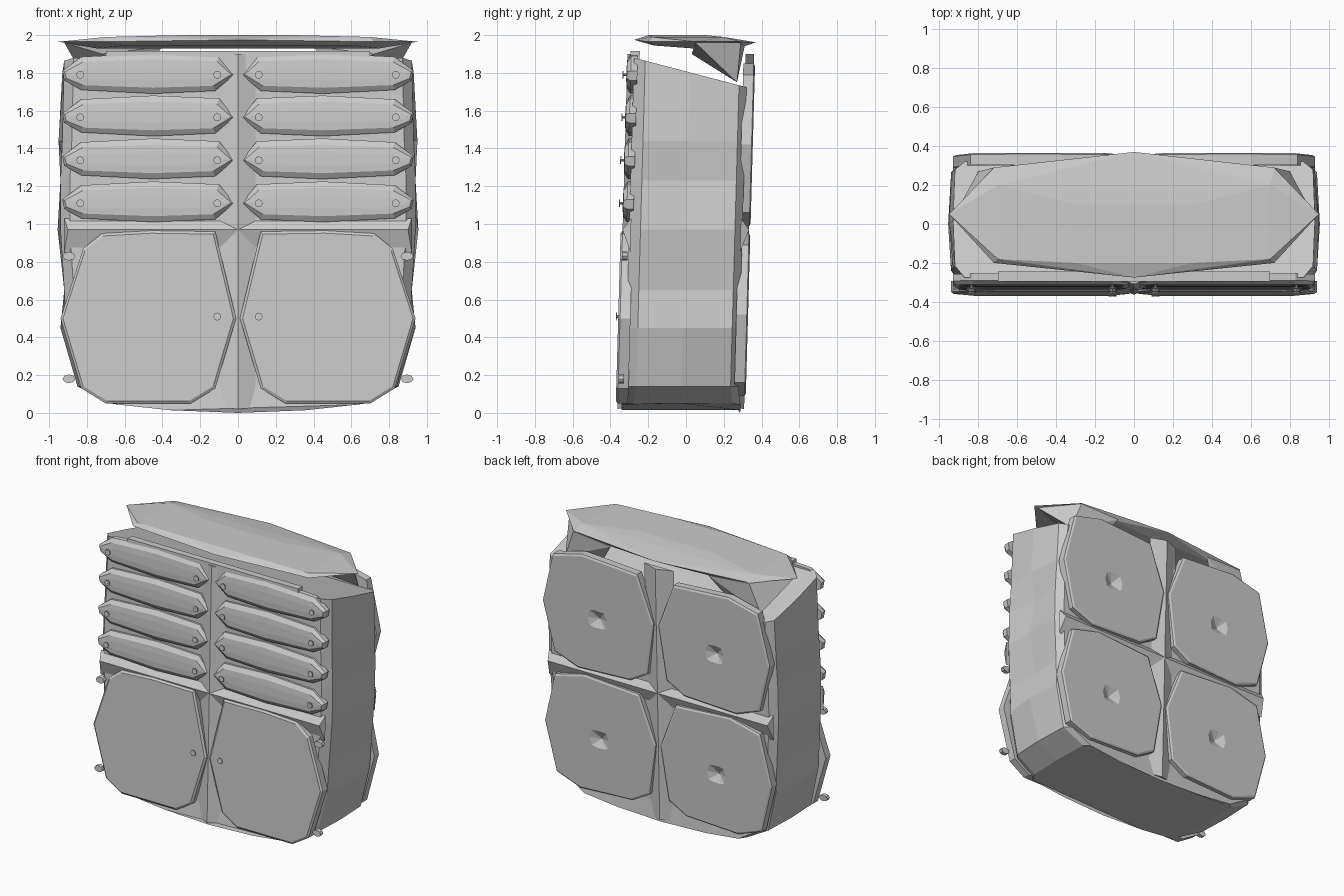
import bpy, bmesh, math
from mathutils import Vector

if "Cube" in bpy.data.objects:
    bpy.data.objects.remove(bpy.data.objects["Cube"], do_unlink=True)

grey = bpy.data.materials.new("plain_grey")
grey.use_nodes = True
grey.diffuse_color = (0.6, 0.6, 0.6, 1)
grey.node_tree.nodes["Principled BSDF"].inputs["Base Color"].default_value = (0.6, 0.6, 0.6, 1)


def finish(name, bm, lean=True):
    """Turn a bmesh into a flat shaded part; the cabinet leans back slightly."""
    if lean:
        for v in bm.verts:
            v.co.y += 0.028 * (v.co.z - 1)
    bmesh.ops.recalc_face_normals(bm, faces=bm.faces)
    mesh = bpy.data.meshes.new(name)
    bm.to_mesh(mesh)
    bm.free()
    mesh.materials.append(grey)
    obj = bpy.data.objects.new(name, mesh)
    bpy.context.collection.objects.link(obj)
    return obj


def bridge(bm, a, b):
    for i in range(len(a)):
        j = (i + 1) % len(a)
        bm.faces.new((a[i], a[j], b[j], b[i]))


def plate(name, outline, rings, side=1, tip=None):
    """Panel facing along y; each ring is (x scale, z scale, y), tip is a dent."""
    bm = bmesh.new()
    cx = sum(p[0] for p in outline) / len(outline)
    cz = sum(p[1] for p in outline) / len(outline)
    loops = [[bm.verts.new((side * (cx + (x - cx) * sx), y, cz + (z - cz) * sz))
              for x, z in outline] for sx, sz, y in rings]
    bm.faces.new(loops[0])
    for a, b in zip(loops, loops[1:]):
        bridge(bm, a, b)
    if tip is None:
        bm.faces.new(loops[-1])
    else:
        centre = bm.verts.new((side * cx, tip, cz))
        last = loops[-1]
        for i in range(len(last)):
            bm.faces.new((last[i - 1], last[i], centre))
    return finish(name, bm)


def hull(name, points, lean=False):
    bm = bmesh.new()
    for p in points:
        bm.verts.new(p)
    res = bmesh.ops.convex_hull(bm, input=bm.verts)
    bmesh.ops.delete(bm, geom=[v for v in bm.verts if not v.link_faces], context="VERTS")
    return finish(name, bm, lean)


def disc(bm, x, y, z, radius, depth, flat=1.0):
    new = bmesh.ops.create_cone(bm, cap_ends=True, segments=8, radius1=radius,
                                radius2=radius, depth=depth)["verts"]
    for v in new:
        a, b, c = v.co
        v.co = Vector((x + a, y + c, z + b * flat))


# Body: stacked sections whose sides fold in and out
D = 0.30
levels = [(0.14, 0.84, 0.85), (0.45, 0.91, 0.94), (0.65, 0.92, 0.89),
          (0.97, 0.94, 0.955), (1.23, 0.94, 0.90), (1.44, 0.93, 0.95), (1.88, 0.92, 0.93)]


def section(corner, middle):
    half = [(0.45, -D), (corner - 0.05, -D), (corner, 0.06 - D), (middle, 0),
            (corner, D - 0.04), (corner - 0.05, D), (0.45, D)]
    return [(0, -D)] + half + [(0, D)] + [(-x, y) for x, y in reversed(half)]


bm = bmesh.new()
loops = [[bm.verts.new((x * 0.8, y * 1.05, 0.07 * x * x)) for x, y in section(0.84, 0.85)]]
for z, corner, middle in levels:
    top = z > 1.8
    loops.append([bm.verts.new((x, y, z - (0.26 * (y + D) if top else 0)))
                  for x, y in section(corner, middle)])
for a, b in zip(loops, loops[1:]):
    bridge(bm, a, b)
bm.faces.new(loops[0])
bm.faces.new(loops[-1])
finish("body", bm)

# Ridged rails between the panels, front and back
for face, label in ((-1, "front"), (1, "back")):
    y0, y1 = face * 0.29, face * 0.335
    hull(label + "_upright", [(x, y0, z) for x in (-0.12, 0.12) for z in (0.03, 1.9)]
         + [(0, y1, 0.02), (0, y1, 1.9)], True)
    hull(label + "_cross_rail", [(x, y0, z) for x in (-0.92, 0.92) for z in (0.85, 1.03)]
         + [(-0.9, y1, 0.97), (0.9, y1, 0.97)], True)
hull("front_top_rail", [(x, y, z) for x in (-0.7, 0.7) for y in (-0.32, -0.27)
                        for z in (1.8, 1.915)], True)

# Doors, drawers and back panels on both sides
door = [(0.01, 0.5), (0.12, 0.96), (0.46, 0.965), (0.72, 0.95), (0.82, 0.87),
        (0.94, 0.5), (0.83, 0.13), (0.7, 0.05), (0.25, 0.05), (0.12, 0.13)]
drawer = [(0.02, 0), (0.1, 0.1), (0.45, 0.115), (0.83, 0.095), (0.93, 0.02),
          (0.92, -0.03), (0.83, -0.08), (0.45, -0.1), (0.12, -0.085)]
panel = [(0.02, 0.06), (0.15, 0.4), (0.6, 0.43), (0.84, 0.37), (0.93, 0),
         (0.84, -0.36), (0.65, -0.43), (0.22, -0.41), (0.08, -0.33)]
rows = [1.11, 1.338, 1.565, 1.79]
for side, label in ((1, "left"), (-1, "right")):
    plate(label + "_door", door,
          [(1, 1, -0.28), (1, 1, -0.335), (0.97, 0.97, -0.345)], side)
    for n, z in enumerate(rows):
        plate(f"{label}_drawer_{n + 1}", [(x, z + h) for x, h in drawer],
              [(1, 1, -0.28), (1, 1, -0.315), (0.97, 0.7, -0.335), (0.9, 0.3, -0.338)], side)
    for z, height in ((0.52, "lower"), (1.42, "upper")):
        plate(f"{label}_{height}_back_panel", [(x, z + h) for x, h in panel],
              [(1, 1, 0.28), (1, 1, 0.335), (0.97, 0.97, 0.342), (0.17, 0.15, 0.342)],
              side, tip=0.308)

    # Knobs: a thin stem with a round cap
    bm = bmesh.new()
    for x, z in [(x, z) for x in (0.11, 0.835) for z in rows] + [(0.11, 0.51)]:
        disc(bm, side * x, -0.343, z, 0.007, 0.03)
        disc(bm, side * x, -0.355, z, 0.021, 0.005)
    finish(label + "_knobs", bm)

    # Hinge buttons beside the door
    bm = bmesh.new()
    for z in (0.18, 0.83):
        disc(bm, side * 0.895, -0.32, z, 0.034, 0.03, 0.68)
    finish(label + "_hinges", bm)

# Top board with a wedge under each rear corner
rim = [(0.95, 0.05, 1.965), (0.72, 0.29, 1.965), (0.72, -0.2, 1.965), (0, 0.37, 1.962),
       (0, -0.275, 1.975), (0.7, -0.18, 1.99), (0.7, 0.2, 1.99), (0.3, -0.2, 2), (0.3, 0.1, 2),
       (0.75, 0.03, 1.93), (0.6, -0.17, 1.945), (0.5, 0.28, 1.93)]
hull("top_board", rim + [(-x, y, z) for x, y, z in rim])
wedge = [(0.92, 0.05, 1.96), (0.72, 0.03, 1.9), (0.72, 0.29, 1.96),
         (0.8, 0.27, 1.75), (0.4, 0.31, 1.94), (0.5, 0.25, 1.8)]
for side, label in ((1, "left"), (-1, "right")):
    hull(label + "_rear_wedge", [(side * x, y, z) for x, y, z in wedge])
